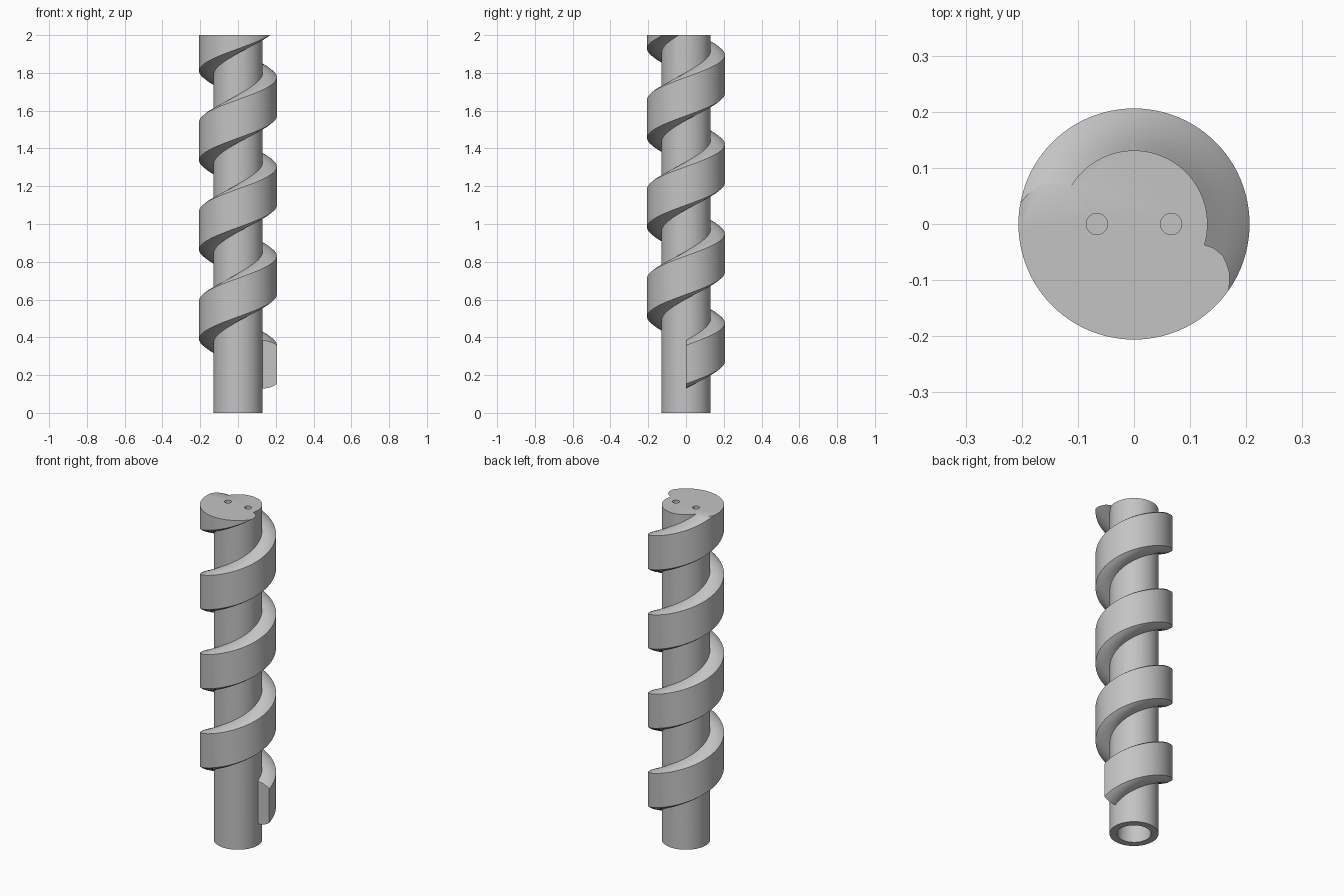
import bpy, bmesh
from math import cos, sin, tau, radians

PITCH = 0.473
TURNS = 4.1
STEPS = 96          # sweep steps per turn

cube = bpy.data.objects.get("Cube")
if cube:
    bpy.data.objects.remove(cube, do_unlink=True)

steel = bpy.data.materials.new("grey_steel")
grey = (0.55, 0.55, 0.55, 1)
steel.use_nodes = True
steel.diffuse_color = grey
steel.node_tree.nodes["Principled BSDF"].inputs["Base Color"].default_value = grey


def add_object(name, bm):
    bmesh.ops.recalc_face_normals(bm, faces=bm.faces)
    mesh = bpy.data.meshes.new(name)
    bm.to_mesh(mesh)
    bm.free()
    mesh.materials.append(steel)
    obj = bpy.data.objects.new(name, mesh)
    bpy.context.collection.objects.link(obj)
    return obj


def cylinder(name, radius, bottom, top, x=0, sides=96):
    bm = bmesh.new()
    bmesh.ops.create_cone(bm, cap_ends=True, segments=sides, radius1=radius,
                          radius2=radius, depth=top - bottom)
    bmesh.ops.translate(bm, vec=(x, 0, (top + bottom) / 2), verts=bm.verts)
    return add_object(name, bm)


def helix_sweep(name, profile):
    """Sweep a closed (radius, height) profile up a right-handed helix."""
    bm = bmesh.new()
    rings = []
    for i in range(int(TURNS * STEPS) + 1):
        turn = i / STEPS
        a = turn * tau
        rings.append([bm.verts.new((r * cos(a), r * sin(a), z + turn * PITCH))
                      for r, z in profile])
    n = len(profile)
    for lower, upper in zip(rings, rings[1:]):
        for j in range(n):
            k = (j + 1) % n
            bm.faces.new((lower[j], lower[k], upper[k], upper[j]))
    bm.faces.new(rings[0])
    bm.faces.new(rings[-1])
    return add_object(name, bm)


def combine(target, tool, operation):
    mod = target.modifiers.new(operation.lower(), "BOOLEAN")
    mod.operation = operation
    mod.solver = "EXACT"
    mod.object = tool
    bpy.ops.object.select_all(action="DESELECT")
    bpy.context.view_layer.objects.active = target
    target.select_set(True)
    bpy.ops.object.modifier_apply(modifier=mod.name)
    bpy.data.objects.remove(tool, do_unlink=True)


# Shaft and thread run past the top, then are trimmed flat together
screw = cylinder("screw_shaft", 0.131, 0, 2.5)
flank_low = [(0.115, 0.13), (0.147, 0.13), (0.169, 0.134), (0.192, 0.144), (0.206, 0.154)]
flank_high = [(0.206, 0.358), (0.192, 0.368), (0.169, 0.377), (0.147, 0.382), (0.115, 0.385)]
combine(screw, helix_sweep("thread", flank_low + flank_high), "UNION")
combine(screw, cylinder("top_trim", 0.5, 2, 3), "DIFFERENCE")

# Blind bore in the foot and two pin holes in the top
combine(screw, cylinder("bore", 0.091, -0.1, 0.4, sides=64), "DIFFERENCE")
for x in (-0.066, 0.066):
    combine(screw, cylinder("pin_hole", 0.019, 1.9, 2.1, x, 32), "DIFFERENCE")

bpy.ops.object.shade_smooth_by_angle(angle=radians(30))
